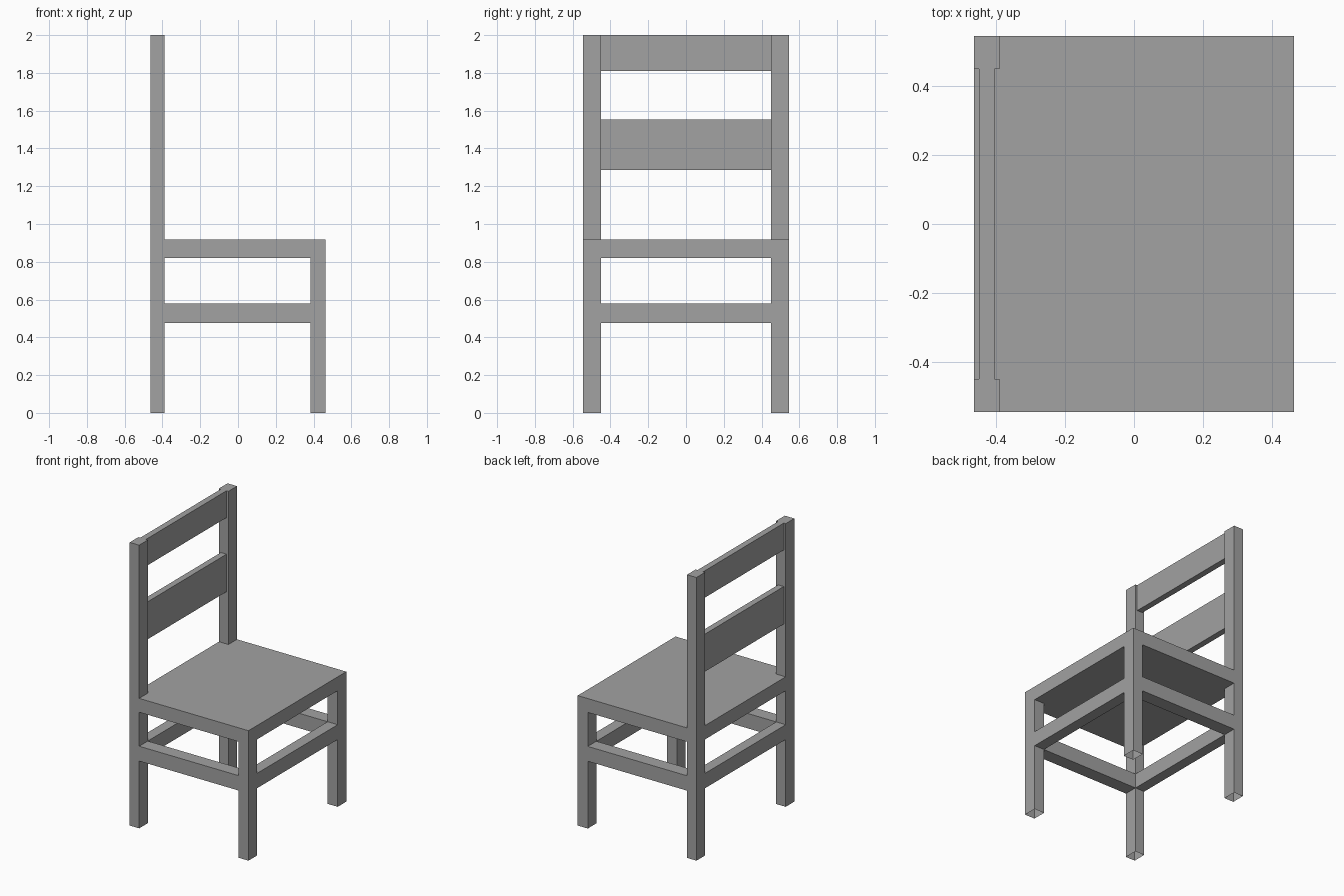
import bpy, bmesh

if "Cube" in bpy.data.objects:
    bpy.data.objects.remove(bpy.data.objects["Cube"])

X_BACK, X_BACK_IN, X_FRONT_IN, X_FRONT = -0.464, -0.39, 0.385, 0.464
Y_IN, Y_OUT = 0.45, 0.546

# Dark grey finish shared by every part
finish = bpy.data.materials.new("dark_grey")
finish.diffuse_color = (0.36, 0.36, 0.36, 1)
finish.use_nodes = True
finish.node_tree.nodes["Principled BSDF"].inputs["Base Color"].default_value = finish.diffuse_color


def prism(name, outline, z0, z1, open_bottom=False):
    """Extrude a flat outline (counter-clockwise x, y points) from z0 to z1."""
    bm = bmesh.new()
    low = [bm.verts.new((x, y, z0)) for x, y in outline]
    high = [bm.verts.new((x, y, z1)) for x, y in outline]
    n = len(outline)
    for i in range(n):
        j = (i + 1) % n
        bm.faces.new((low[i], low[j], high[j], high[i]))
    bm.faces.new(high)
    if not open_bottom:
        bm.faces.new(low[::-1])
    mesh = bpy.data.meshes.new(name)
    bm.to_mesh(mesh)
    bm.free()
    mesh.materials.append(finish)
    obj = bpy.data.objects.new(name, mesh)
    bpy.context.collection.objects.link(obj)
    return obj


def box(name, x0, x1, y0, y1, z0, z1, open_bottom=False):
    return prism(name, [(x0, y0), (x1, y0), (x1, y1), (x0, y1)], z0, z1, open_bottom)


# Legs and side stretchers, on both sides
for side, y0, y1 in (("left", -Y_OUT, -Y_IN), ("right", Y_IN, Y_OUT)):
    box(f"back_post_{side}", X_BACK, X_BACK_IN, y0, y1, 0, 2, True)
    box(f"front_leg_{side}", X_FRONT_IN, X_FRONT, y0, y1, 0, 0.82, True)
    box(f"side_stretcher_{side}", X_BACK_IN, X_FRONT_IN, y0, y1, 0.475, 0.58)

# Cross stretchers between the legs
box("back_stretcher", X_BACK, X_BACK_IN, -Y_IN, Y_IN, 0.475, 0.58)
box("front_stretcher", X_FRONT_IN, X_FRONT, -Y_IN, Y_IN, 0.475, 0.58)

# Seat slab notched around the back posts
prism("seat", [(X_BACK, -Y_IN), (X_BACK_IN, -Y_IN), (X_BACK_IN, -Y_OUT), (X_FRONT, -Y_OUT),
               (X_FRONT, Y_OUT), (X_BACK_IN, Y_OUT), (X_BACK_IN, Y_IN), (X_BACK, Y_IN)],
      0.82, 0.918)

# Backrest slats, thinner than the posts
for name, z0, z1 in (("lower_slat", 1.287, 1.552), ("top_slat", 1.81, 2.0)):
    box(name, -0.449, -0.405, -Y_IN, Y_IN, z0, z1)
